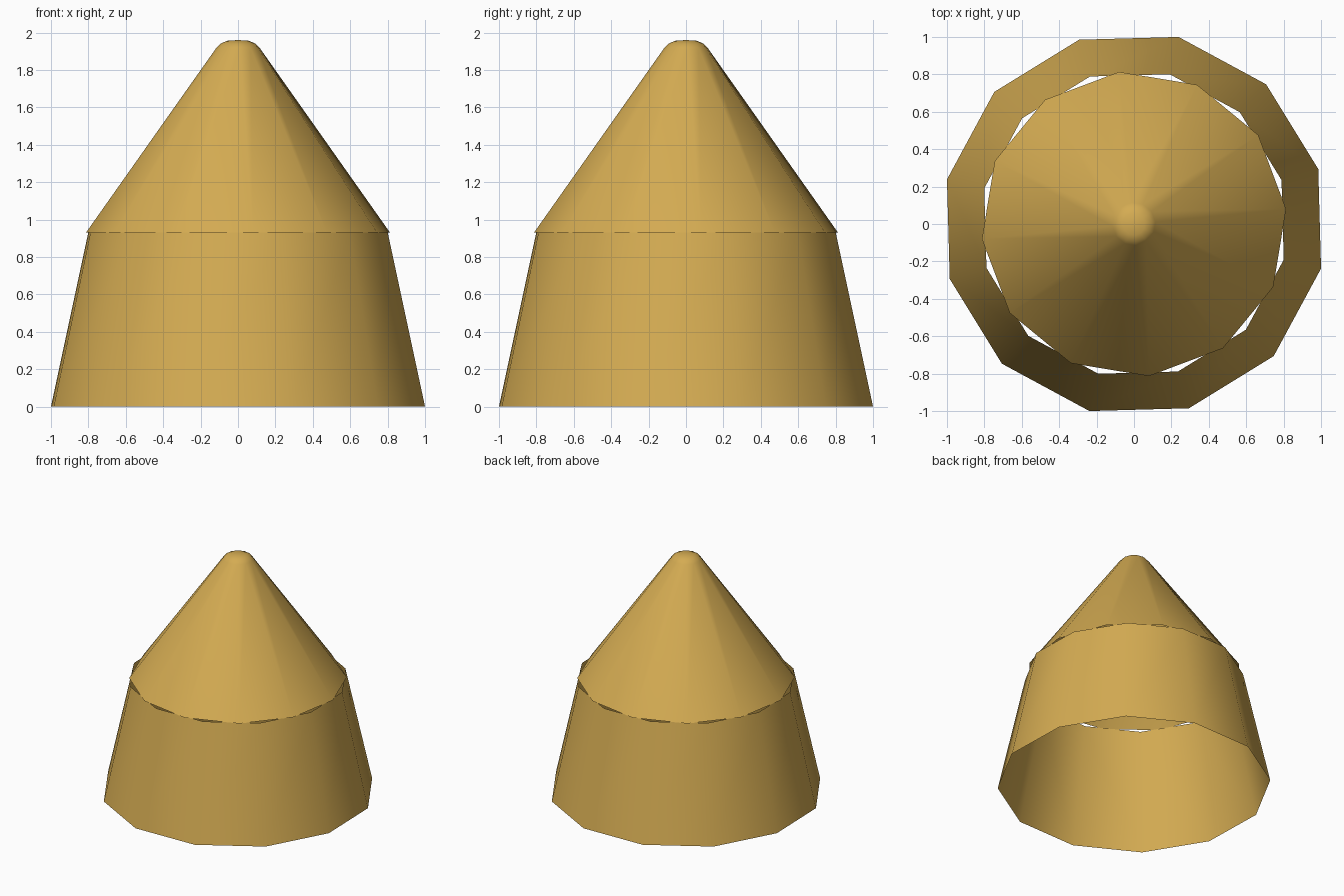
import bpy
import bmesh
import math

cube = bpy.data.objects.get("Cube")
if cube:
    bpy.data.objects.remove(cube, do_unlink=True)

SIDES = 12

ochre = bpy.data.materials.new("ochre")
ochre.use_nodes = True
COLOUR = (0.66, 0.41, 0.085, 1.0)
ochre.diffuse_color = COLOUR
ochre.node_tree.nodes["Principled BSDF"].inputs["Base Color"].default_value = COLOUR


def shell(name, profile, turn):
    """Open smooth shell: a (radius, height) profile swept round z."""
    bm = bmesh.new()
    rings = []
    for radius, z in profile:
        if radius == 0:
            rings.append([bm.verts.new((0, 0, z))] * SIDES)
            continue
        angles = [math.radians(turn) + math.tau * i / SIDES for i in range(SIDES)]
        rings.append([bm.verts.new((radius * math.cos(a), radius * math.sin(a), z))
                      for a in angles])
    for low, high in zip(rings, rings[1:]):
        for i in range(SIDES):
            j = (i + 1) % SIDES
            corners = [low[i], low[j], high[j], high[i]]
            bm.faces.new(list(dict.fromkeys(corners)))
    for face in bm.faces:
        face.smooth = True
    mesh = bpy.data.meshes.new(name)
    bm.to_mesh(mesh)
    bm.free()
    mesh.materials.append(ochre)
    obj = bpy.data.objects.new(name, mesh)
    bpy.context.collection.objects.link(obj)
    return obj


# Tapered lower wall, open at both ends
shell("lower_skirt", [(1.028, 0), (0.823, 0.93)], 16.6)

# Cone with a small rounded tip, open underneath
shell("upper_cone", [(0.817, 0.93), (0.115, 1.92), (0.095, 1.94),
                     (0.06, 1.956), (0, 1.96)], 5.6)
